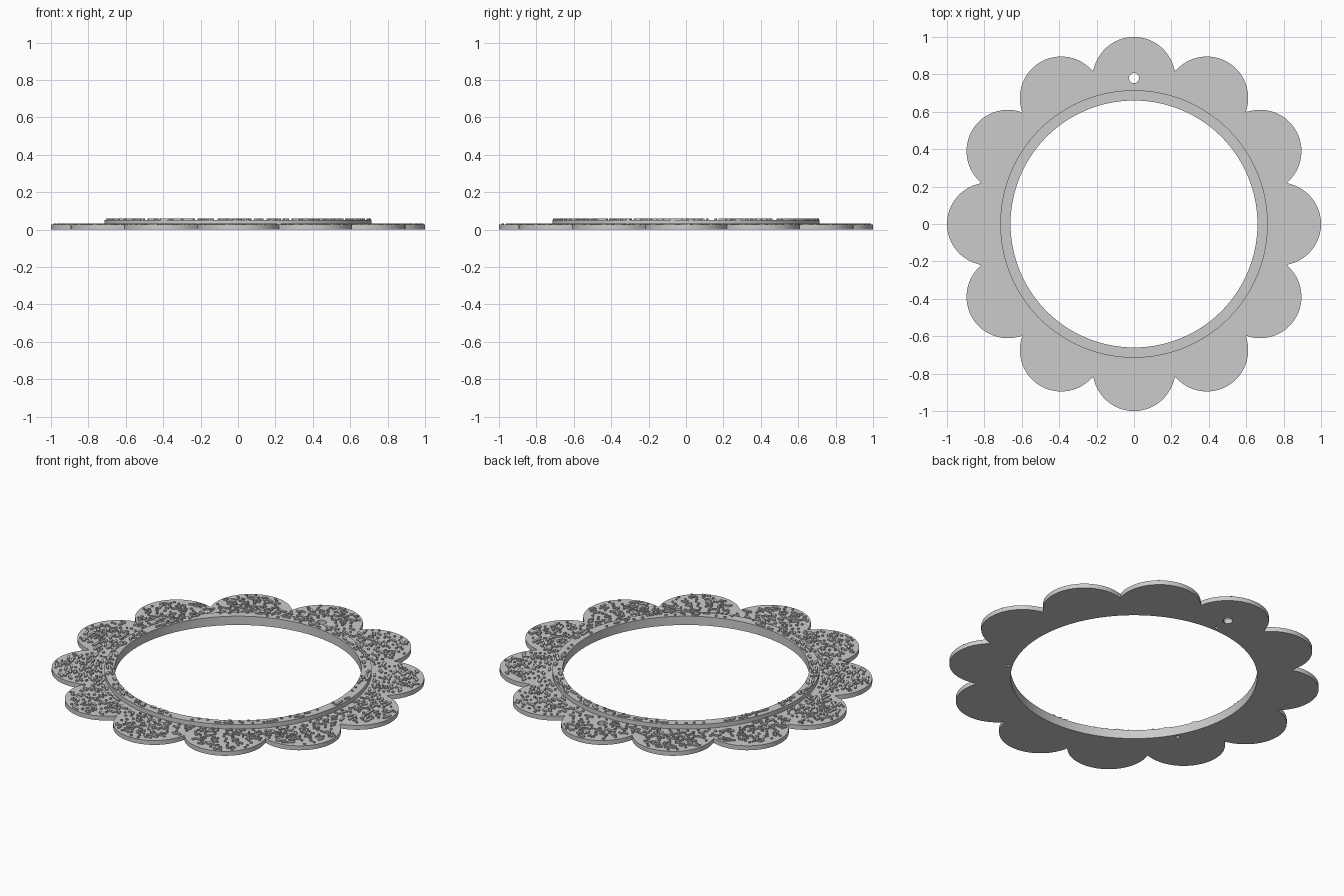
import bpy, bmesh, math, random
from mathutils import Vector

random.seed(4)
if "Cube" in bpy.data.objects:
    bpy.data.objects.remove(bpy.data.objects["Cube"])

PETALS, PETAL_R, PETAL_D = 12, 0.221, 0.779
INNER, RIM = 0.66, 0.715
BASE_TOP, RIM_TOP, RELIEF = 0.026, 0.052, 0.007
STEPS = 24

grey = bpy.data.materials.new("light grey")
grey.use_nodes = True
grey.diffuse_color = (0.6, 0.6, 0.6, 1)
grey.node_tree.nodes["Principled BSDF"].inputs["Base Color"].default_value = (0.6, 0.6, 0.6, 1)


def make_object(name, bm):
    bmesh.ops.recalc_face_normals(bm, faces=bm.faces[:])
    mesh = bpy.data.meshes.new(name)
    bm.to_mesh(mesh)
    bm.free()
    mesh.materials.append(grey)
    obj = bpy.data.objects.new(name, mesh)
    bpy.context.collection.objects.link(obj)
    return obj


def polar(r, a):
    return Vector((r * math.cos(a), r * math.sin(a)))


# Scalloped outline: one arc per petal, running from cusp to cusp
half_arc = math.radians(80.1)
outline = []
for p in range(PETALS):
    turn = math.tau * p / PETALS
    for s in range(STEPS):
        a = turn + half_arc * (2 * s / STEPS - 1)
        outline.append(polar(PETAL_D, turn) + polar(PETAL_R, a))


def circle(r):
    return [v.normalized() * r for v in outline]


# Frame: loops swept round the cross-section, inner bottom to inner top
sections = [(circle(INNER), 0), (outline, 0), (outline, BASE_TOP),
            (circle(RIM), BASE_TOP), (circle(RIM), RIM_TOP), (circle(INNER), RIM_TOP)]
bm = bmesh.new()
loops = [[bm.verts.new((p.x, p.y, z)) for p in pts] for pts, z in sections]
for i, a in enumerate(loops):
    b = loops[(i + 1) % len(loops)]
    for j in range(len(a)):
        k = (j + 1) % len(a)
        bm.faces.new((a[j], a[k], b[k], b[j]))
frame = make_object("scalloped_frame", bm)
bpy.context.view_layer.objects.active = frame
frame.select_set(True)


# Hanging hole, and three small blind sockets underneath
def drill(x, y, radius, top):
    bm = bmesh.new()
    bmesh.ops.create_cone(bm, cap_ends=True, segments=24, radius1=radius,
                          radius2=radius, depth=top + 0.05)
    bmesh.ops.translate(bm, verts=bm.verts[:], vec=(x, y, (top - 0.05) / 2))
    cutter = make_object("hole_cutter", bm)
    cutter.hide_render = True
    mod = frame.modifiers.new("hole", 'BOOLEAN')
    mod.operation, mod.solver, mod.object = 'DIFFERENCE', 'EXACT', cutter
    bpy.ops.object.modifier_apply(modifier=mod.name)
    bpy.data.objects.remove(cutter)


drill(0, 0.78, 0.027, 0.1)
for k in range(3):
    spot = polar(0.685, math.radians(90 + 120 * k))
    drill(spot.x, spot.y, 0.01, 0.03)
bpy.ops.object.shade_smooth_by_angle(angle=math.radians(30))


# Relief: flat-topped dots and short wavy dashes
def on_petals(p):
    if (p - Vector((0, 0.78))).length < 0.045:
        return False
    if p.length < RIM + 0.012:
        return False
    return p.length < 0.79 or any(
        (p - polar(PETAL_D, math.tau * k / PETALS)).length < PETAL_R - 0.012
        for k in range(PETALS))


def on_rim(p):
    return INNER + 0.008 < p.length < RIM - 0.008


def add_dash(bm, r, a, length, width, z, allowed):
    # Centre line follows the ring with a random slant and bend
    slant, bend = random.uniform(-0.35, 0.35), random.uniform(-0.012, 0.012)
    n = 5 if length > 0 else 1
    mids = []
    for i in range(n):
        t = i / (n - 1) - 0.5 if n > 1 else 0
        mids.append(polar(r + slant * length * t + bend * math.sin(t * math.tau),
                          a + length * t / r))
    if not all(allowed(p) for p in mids):
        return
    along = (mids[-1] - mids[0]).normalized() if n > 1 else Vector((1, 0))
    side = Vector((-along.y, along.x))
    # Rounded ends joined by the two long sides
    rim = [p + side * width for p in reversed(mids)]
    rim += [mids[0] - along * width * math.sin(math.pi * t / 4)
            + side * width * math.cos(math.pi * t / 4) for t in (1, 2, 3)]
    rim += [p - side * width for p in mids]
    rim += [mids[-1] + along * width * math.sin(math.pi * t / 4)
            - side * width * math.cos(math.pi * t / 4) for t in (1, 2, 3)]
    if n == 1:
        rim = [mids[0] + polar(width, math.tau * i / 8) for i in range(8)]
    low = [bm.verts.new((p.x, p.y, z)) for p in rim]
    high = [bm.verts.new((p.x, p.y, z + RELIEF)) for p in rim]
    bm.faces.new(high)
    for i in range(len(rim)):
        k = (i + 1) % len(rim)
        bm.faces.new((low[i], low[k], high[k], high[i]))


def relief(name, start, stop, spacing, z, allowed):
    bm = bmesh.new()
    r = start
    while r < stop:
        a = random.random()
        end = a + math.tau - 0.05
        while a < end:
            length = random.choice((0, 0, 0.025, 0.04, 0.055))
            add_dash(bm, r + random.uniform(-0.004, 0.004), a, length,
                     random.uniform(0.006, 0.008), z, allowed)
            a += (length * 0.5 + random.uniform(0.045, 0.06)) / r
        r += spacing
    make_object(name, bm)


relief("petal_relief", RIM + 0.02, 1.0, 0.027, BASE_TOP, on_petals)
relief("rim_relief", INNER + 0.016, RIM - 0.01, 0.024, RIM_TOP, on_rim)
